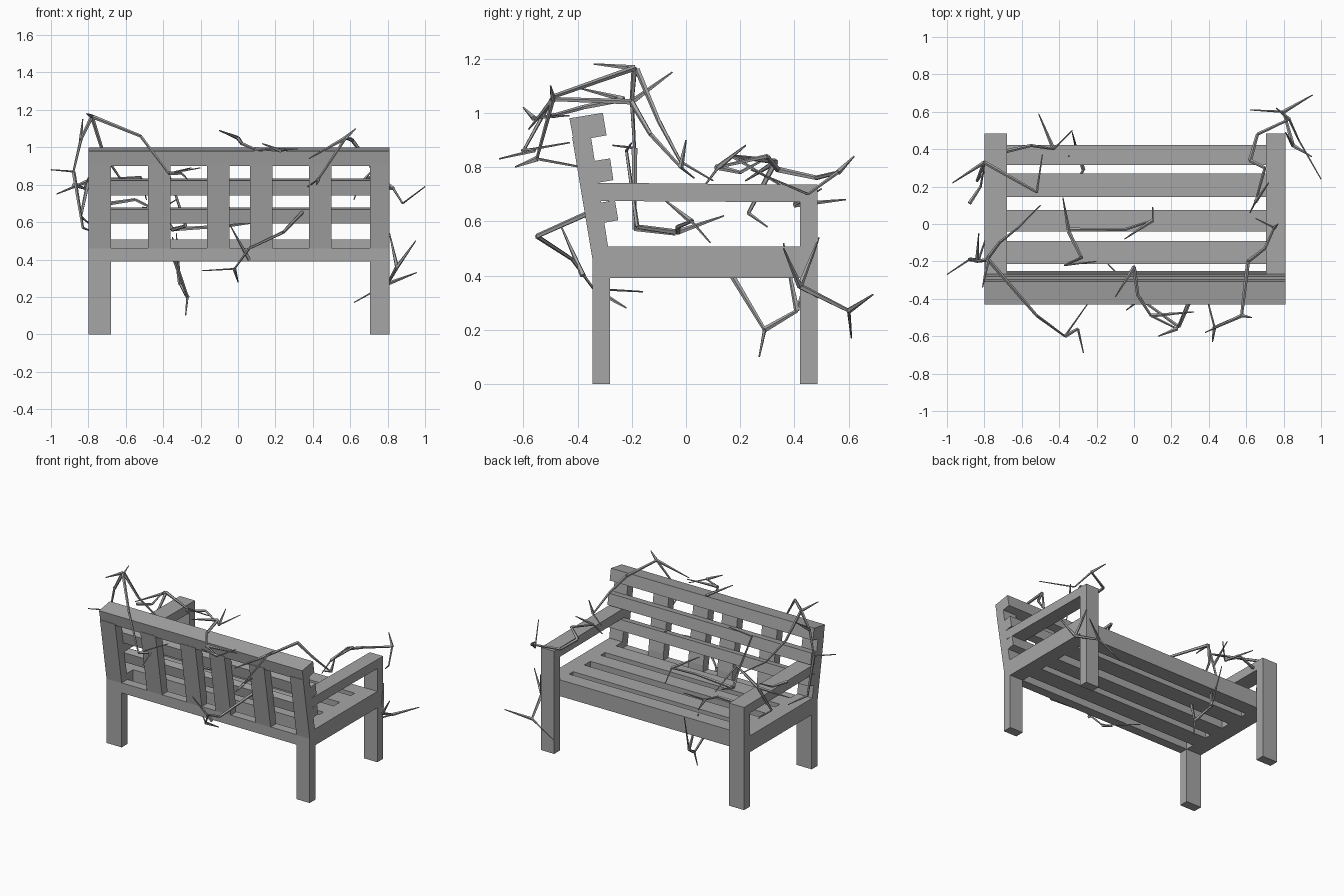
import bpy, bmesh, math
from mathutils import Vector, Matrix

grey = bpy.data.materials.new("weathered grey")
grey.diffuse_color = (0.38, 0.38, 0.38, 1)

def finish(bm, name):
    bmesh.ops.recalc_face_normals(bm, faces=bm.faces[:])
    me = bpy.data.meshes.new(name)
    bm.to_mesh(me)
    bm.free()
    me.materials.append(grey)
    ob = bpy.data.objects.new(name, me)
    bpy.context.collection.objects.link(ob)
    return ob

def plank(name, x0, x1, profile):
    """Extrude a (y, z) side profile from x0 to x1."""
    bm = bmesh.new()
    a = [bm.verts.new((x0, y, z)) for y, z in profile]
    b = [bm.verts.new((x1, y, z)) for y, z in profile]
    bm.faces.new(a)
    bm.faces.new(b[::-1])
    n = len(a)
    for i in range(n):
        bm.faces.new((a[i], b[i], b[(i + 1) % n], a[(i + 1) % n]))
    return finish(bm, name)

def box(name, x0, x1, y0, y1, z0, z1):
    return plank(name, x0, x1, [(y0, z0), (y1, z0), (y1, z1), (y0, z1)])

L, R = -0.80, 0.81
sides = [("left", L, -0.68), ("right", 0.705, R)]

# legs, side rails, arms and leaning back posts
post = [(-0.345, 0.46), (-0.285, 0.46), (-0.288, 0.51), (-0.352, 0.92), (-0.42, 0.91)]
for s, a, b in sides:
    box(s + "_back_leg", a, b, -0.345, -0.28, 0, 0.5)
    box(s + "_front_leg", a, b, 0.42, 0.485, 0, 0.71)
    box(s + "_side_rail", a, b, -0.345, 0.42, 0.39, 0.507)
    plank(s + "_arm", a, b, [(-0.33, 0.675), (0.485, 0.67), (0.485, 0.735), (-0.33, 0.742)])
    plank(s + "_back_post", a, b, post)

# upright back boards
for x in (-0.48, -0.165, 0.065, 0.38):
    plank("back_upright", x, x + 0.12, post)

# horizontal back boards
plank("top_rail", L, R, [(-0.415, 0.9), (-0.35, 0.907), (-0.293, 0.917), (-0.307, 1.0), (-0.43, 0.98)])
plank("upper_back_slat", L, R, [(-0.328, 0.742), (-0.268, 0.752), (-0.28, 0.832), (-0.342, 0.822)])
plank("lower_back_slat", L, R, [(-0.305, 0.594), (-0.25, 0.604), (-0.262, 0.678), (-0.318, 0.668)])

# seat
box("back_beam", L, R, -0.345, -0.28, 0.39, 0.462)
for y0, y1 in ((0.315, 0.422), (0.145, 0.27), (-0.04, 0.075), (-0.215, -0.09)):
    box("seat_slat", -0.68, 0.705, y0, y1, 0.39, 0.507)

def branch(name, *paths):
    """Tapering five-sided twigs along each path."""
    bm = bmesh.new()
    for p in paths:
        pts = [Vector(q) for q in p]
        n = len(pts) - 1
        rad = [0.011 - 0.008 * i / n for i in range(n + 1)]
        for i in range(n):
            d = pts[i + 1] - pts[i]
            m = Matrix.Translation((pts[i] + pts[i + 1]) / 2) @ d.to_track_quat('Z', 'Y').to_matrix().to_4x4()
            bmesh.ops.create_cone(bm, cap_ends=True, segments=5, radius1=rad[i],
                                  radius2=rad[i + 1], depth=d.length, matrix=m)
    return finish(bm, name)

# twig over the left end of the back
branch("left_back_twig",
       [(-0.78, -0.19, 1.165), (-0.52, -0.49, 1.06), (-0.37, -0.60, 0.86), (-0.25, -0.43, 0.89)],
       [(-0.37, -0.60, 0.86), (-0.30, -0.56, 0.86), (-0.27, -0.69, 0.83)],
       [(-0.78, -0.19, 1.165), (-0.84, -0.20, 1.04), (-0.88, -0.19, 0.87), (-1.0, -0.27, 0.88)],
       [(-0.78, -0.19, 1.165), (-0.81, -0.34, 1.18)],
       [(-0.84, -0.20, 1.04), (-0.83, -0.05, 1.15)],
       [(-0.78, -0.18, 1.16), (-0.72, -0.10, 0.97), (-0.62, -0.02, 0.82), (-0.50, 0.10, 0.75)],
       [(-0.88, -0.19, 0.87), (-0.83, -0.19, 0.57), (-0.78, -0.04, 0.55)])

# twig over the left arm
branch("left_arm_twig",
       [(-0.80, 0.33, 0.82), (-0.52, 0.17, 0.84), (-0.49, 0.37, 0.72)],
       [(-0.80, 0.33, 0.82), (-0.97, 0.22, 0.75)],
       [(-0.68, 0.39, 0.70), (-0.55, 0.42, 0.72), (-0.43, 0.40, 0.66), (-0.33, 0.50, 0.72)],
       [(-0.43, 0.40, 0.66), (-0.51, 0.59, 0.68)],
       [(-0.80, 0.33, 0.82), (-0.84, 0.23, 0.63), (-0.78, 0.30, 0.58)],
       [(-0.88, 0.11, 0.80), (-0.82, 0.20, 0.78), (-0.80, 0.31, 0.84)])

# twig hanging under the seat front
branch("under_seat_twig",
       [(-0.34, 0.17, 0.40), (-0.27, 0.29, 0.20), (-0.28, 0.27, 0.10)],
       [(-0.27, 0.29, 0.20), (-0.31, 0.41, 0.27), (-0.33, 0.49, 0.54)],
       [(-0.31, 0.41, 0.27), (-0.35, 0.36, 0.52)])

# twig lying over the seat
branch("seat_twig",
       [(-0.35, -0.03, 0.56), (-0.05, -0.03, 0.58), (0.10, 0.02, 0.60), (0.10, 0.09, 0.52)],
       [(-0.35, -0.03, 0.56), (-0.38, 0.14, 0.62)],
       [(-0.35, -0.04, 0.56), (-0.28, -0.18, 0.58), (-0.37, -0.22, 0.86), (-0.20, -0.20, 0.89)],
       [(0.10, 0.02, 0.60), (-0.05, -0.08, 0.68)])

# twig over the middle of the top rail
branch("top_rail_twig",
       [(0.0, -0.23, 1.05), (0.02, -0.38, 1.02), (0.09, -0.49, 0.99), (0.23, -0.56, 0.98), (0.28, -0.43, 0.99)],
       [(0.0, -0.23, 1.05), (-0.10, -0.39, 1.09)],
       [(0.09, -0.49, 0.99), (0.32, -0.47, 0.99)],
       [(0.23, -0.56, 0.98), (0.13, -0.60, 1.02)])

# twig behind the back, reaching under the seat
branch("rear_twig",
       [(0.36, -0.27, 0.67), (0.24, -0.55, 0.545), (0.06, -0.42, 0.46), (-0.02, -0.34, 0.35), (-0.19, -0.16, 0.34)],
       [(-0.02, -0.34, 0.35), (0.0, -0.22, 0.28)],
       [(0.06, -0.38, 0.40), (-0.04, -0.46, 0.58)])

# twig over the right end of the back
branch("right_back_twig",
       [(0.61, -0.20, 1.04), (0.575, -0.49, 1.05), (0.43, -0.55, 0.83), (0.36, -0.28, 0.78)],
       [(0.575, -0.49, 1.05), (0.63, -0.50, 1.10)],
       [(0.43, -0.55, 0.83), (0.42, -0.63, 0.80)],
       [(0.575, -0.49, 1.05), (0.38, -0.58, 0.94)],
       [(0.61, -0.20, 1.04), (0.70, -0.13, 0.92), (0.75, -0.02, 0.80), (0.65, 0.03, 0.76)],
       [(0.75, -0.02, 0.80), (0.77, 0.0, 0.90)])

# twigs over the right arm and outside the right front leg
branch("right_arm_twig",
       [(0.62, 0.34, 0.79), (0.66, 0.48, 0.76), (0.83, 0.56, 0.78), (0.88, 0.45, 0.70), (1.0, 0.24, 0.79)],
       [(0.83, 0.56, 0.78), (0.76, 0.62, 0.84)],
       [(0.62, 0.34, 0.79), (0.70, 0.30, 0.84), (0.65, 0.12, 0.80), (0.62, 0.06, 0.72)],
       [(0.65, 0.12, 0.80), (0.72, 0.22, 0.88)])
branch("right_leg_twig",
       [(0.85, 0.42, 0.36), (0.80, 0.60, 0.27), (0.62, 0.61, 0.17)],
       [(0.80, 0.60, 0.27), (0.955, 0.69, 0.33)],
       [(0.85, 0.42, 0.36), (0.95, 0.36, 0.50)],
       [(0.85, 0.42, 0.36), (0.81, 0.49, 0.54)])
